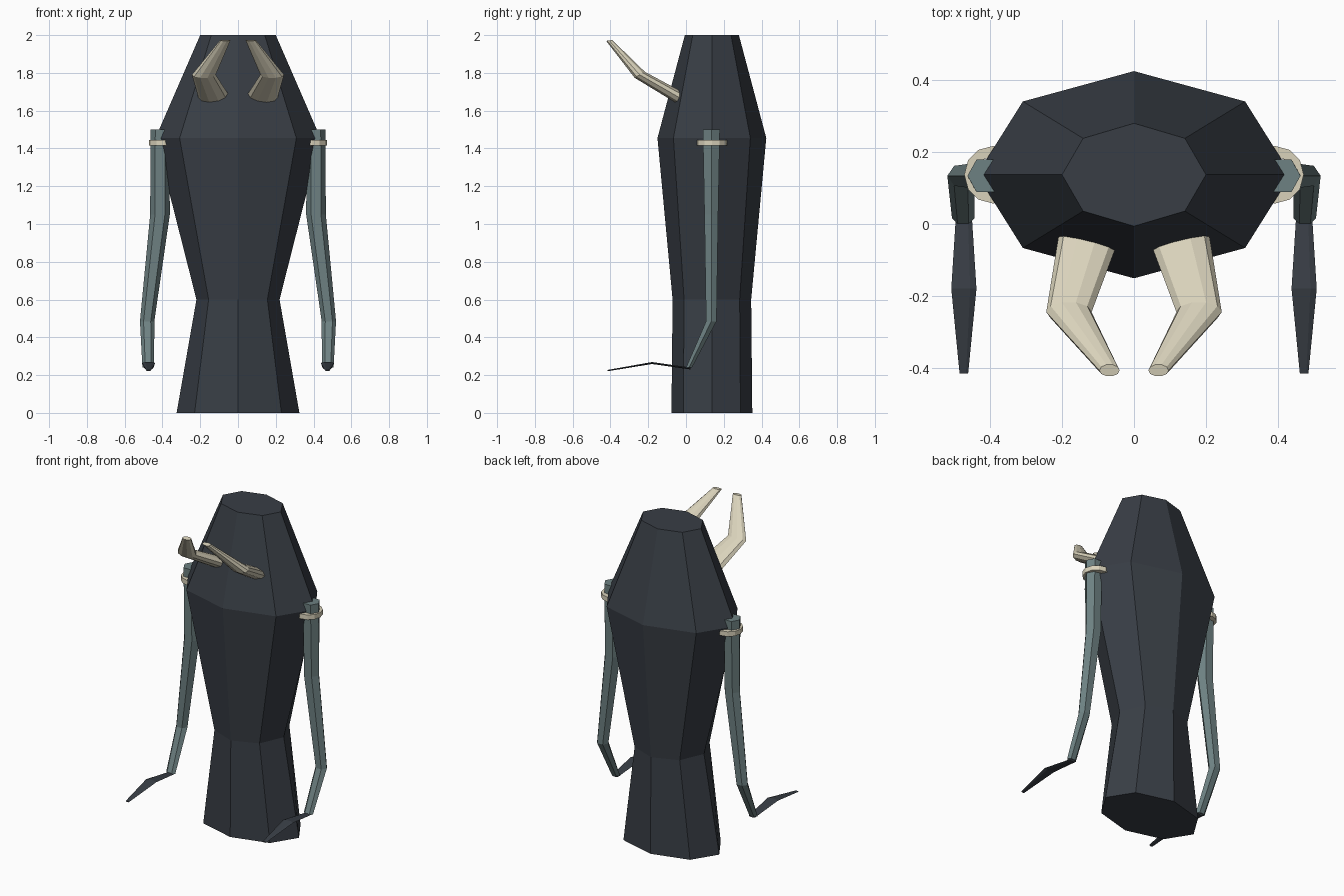
import bpy, bmesh, math
from mathutils import Vector

cube = bpy.data.objects.get("Cube")
if cube:
    bpy.data.objects.remove(cube, do_unlink=True)


def material(name, rgb):
    m = bpy.data.materials.new(name)
    m.use_nodes = True
    m.diffuse_color = (*rgb, 1)
    m.node_tree.nodes["Principled BSDF"].inputs["Base Color"].default_value = (*rgb, 1)
    return m


DARK = material("dark slate", (0.040, 0.048, 0.060))
TEAL = material("grey teal", (0.155, 0.220, 0.225))
BONE = material("bone", (0.70, 0.65, 0.50))


def loft(name, mat, sides, sections):
    """Skin a closed solid through sections of (centre, width radius, depth radius, depth axis)."""
    bm = bmesh.new()
    rings = []
    for centre, ru, rv, axis in sections:
        v_axis = Vector(axis).normalized()
        ring = []
        for i in range(sides):
            a = math.tau * i / sides
            p = Vector(centre) + Vector((ru * math.cos(a), 0, 0)) + v_axis * rv * math.sin(a)
            ring.append(bm.verts.new(p))
        rings.append(ring)
    for low, high in zip(rings, rings[1:]):
        for i in range(sides):
            j = (i + 1) % sides
            bm.faces.new((low[i], low[j], high[j], high[i]))
    bm.faces.new(rings[0][::-1])
    bm.faces.new(rings[-1])
    return finish(bm, name, mat)


def band(name, mat, centre, outer, inner, height, sides):
    """Flat ring with a square section."""
    bm = bmesh.new()
    profile = [(outer, -height / 2), (outer, height / 2), (inner, height / 2), (inner, -height / 2)]
    rings = []
    for i in range(sides):
        a = math.tau * i / sides
        rings.append([bm.verts.new(Vector(centre) + Vector((r * math.cos(a), r * math.sin(a), z)))
                      for r, z in profile])
    for i in range(sides):
        a, b = rings[i], rings[(i + 1) % sides]
        for k in range(4):
            n = (k + 1) % 4
            bm.faces.new((a[k], b[k], b[n], a[n]))
    return finish(bm, name, mat)


def finish(bm, name, mat):
    bmesh.ops.recalc_face_normals(bm, faces=bm.faces)
    mesh = bpy.data.meshes.new(name)
    bm.to_mesh(mesh)
    bm.free()
    mesh.materials.append(mat)
    obj = bpy.data.objects.new(name, mesh)
    bpy.context.collection.objects.link(obj)
    return obj


Y, Z = (0, 1, 0), (0, 0, 1)

# Eight-sided body: hem, waist, shoulders, crown
loft("body", DARK, 8, [
    ((0, 0.137, 0), 0.325, 0.214, Y),
    ((0, 0.137, 0.6), 0.22, 0.208, Y),
    ((0, 0.137, 1.455), 0.437, 0.288, Y),
    ((0, 0.137, 2.0), 0.20, 0.143, Y),
])

for side, s in (("left", 1), ("right", -1)):
    # Slim bent arm
    loft(side + "_arm", TEAL, 6, [
        ((s * 0.475, 0.016, 0.24), 0.031, 0.018, Y),
        ((s * 0.481, 0.134, 0.485), 0.038, 0.032, Y),
        ((s * 0.413, 0.134, 1.05), 0.052, 0.042, Y),
        ((s * 0.413, 0.134, 1.5), 0.050, 0.052, Y),
    ])
    # Thin pointed hand
    loft(side + "_hand", DARK, 6, [
        ((s * 0.473, 0.025, 0.235), 0.022, 0.006, Z),
        ((s * 0.473, -0.18, 0.264), 0.035, 0.006, Z),
        ((s * 0.473, -0.415, 0.224), 0.012, 0.004, Z),
    ])
    # Shoulder band
    band(side + "_shoulder_band", BONE, (s * 0.392, 0.137, 1.43), 0.08, 0.05, 0.03, 12)
    # Curved tusk, wide and flattened
    loft(side + "_tusk", BONE, 10, [
        ((s * 0.118, -0.01, 1.655), 0.088, 0.036, (0, 0.5, 0.85)),
        ((s * 0.181, -0.245, 1.79), 0.063, 0.033, (0, 0.85, 0.5)),
        ((s * 0.068, -0.407, 1.972), 0.028, 0.017, (0, 1, 0.15)),
    ])
